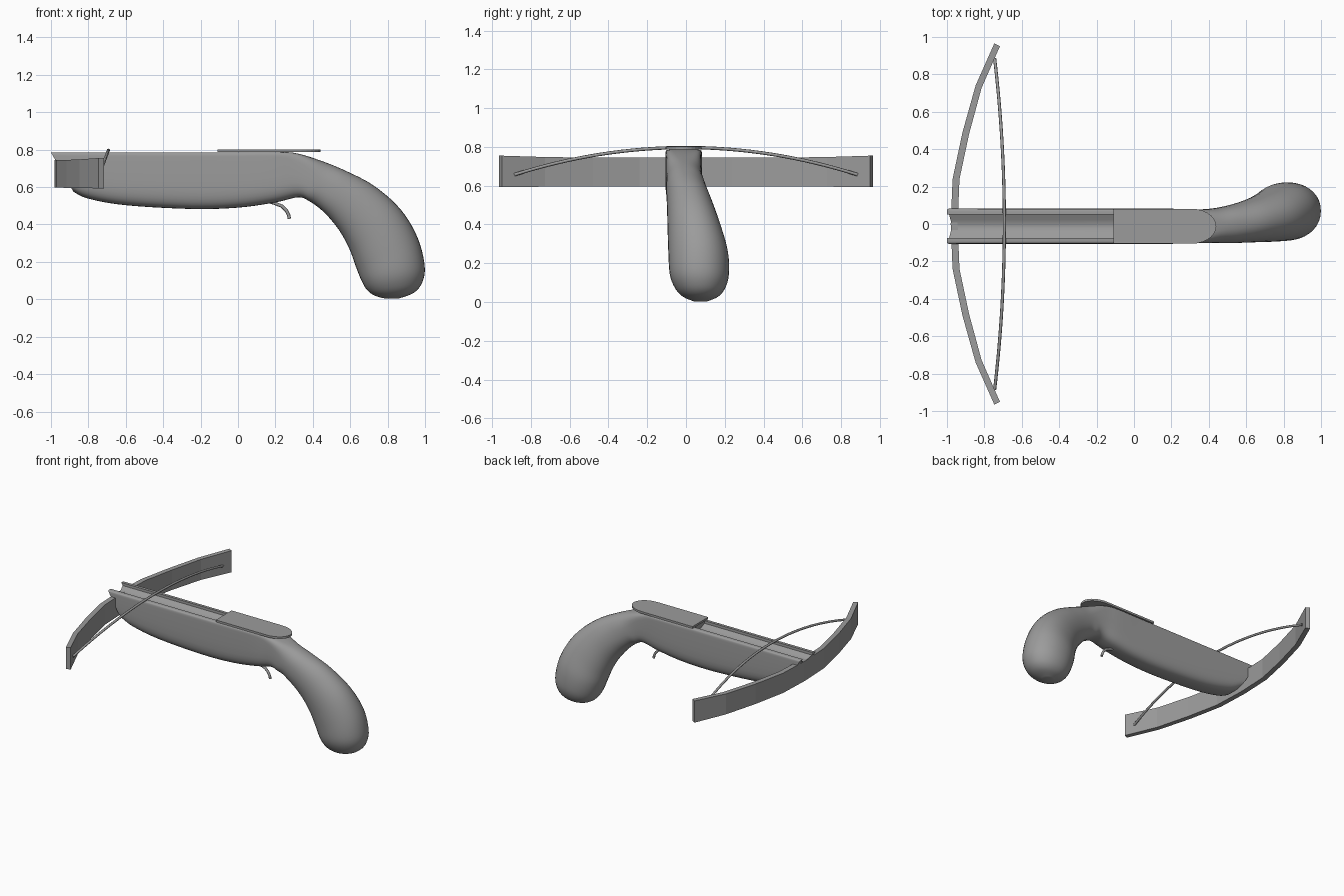
import bpy, bmesh, math
from mathutils import Vector

if "Cube" in bpy.data.objects:
    bpy.data.objects.remove(bpy.data.objects["Cube"])

CY = -0.012  # sideways centre of the tiller

# dark grey finish shared by every part
dark = bpy.data.materials.new("dark_grey")
dark.diffuse_color = (0.33, 0.33, 0.33, 1)
dark.use_nodes = True
dark.node_tree.nodes["Principled BSDF"].inputs["Base Color"].default_value = dark.diffuse_color


def make(name, verts, faces, smooth=None):
    me = bpy.data.meshes.new(name)
    me.from_pydata(verts, [], faces)
    bm = bmesh.new()
    bm.from_mesh(me)
    bmesh.ops.recalc_face_normals(bm, faces=bm.faces)
    bm.to_mesh(me)
    bm.free()
    me.materials.append(dark)
    ob = bpy.data.objects.new(name, me)
    bpy.context.collection.objects.link(ob)
    if smooth:
        shade(ob, smooth)
    return ob


def select(ob):
    bpy.ops.object.select_all(action='DESELECT')
    ob.select_set(True)
    bpy.context.view_layer.objects.active = ob


def shade(ob, deg):
    select(ob)
    bpy.ops.object.shade_smooth_by_angle(angle=math.radians(deg))


def loft(name, rings, smooth=None):
    n = len(rings[0])
    verts = [p for r in rings for p in r]
    faces = [(i * n + j, i * n + (j + 1) % n, (i + 1) * n + (j + 1) % n, (i + 1) * n + j)
             for i in range(len(rings) - 1) for j in range(n)]
    faces += [tuple(range(n)), tuple(range(len(verts) - n, len(verts)))]
    return make(name, verts, faces, smooth)


def catmull(rows, steps):
    rows = [rows[0]] + rows + [rows[-1]]
    out = []
    for a, b, c, d in zip(rows, rows[1:], rows[2:], rows[3:]):
        for k in range(steps):
            t = k / steps
            out.append([0.5 * (2 * q + (r - p) * t + (2 * p - 5 * q + 4 * r - s) * t * t
                               + (3 * q - p - 3 * r + s) * t ** 3)
                        for p, q, r, s in zip(a, b, c, d)])
    return out + [rows[-1]]


def ring(bx, bz, tx, tz, cy, hw, n_top):
    lo, hi = Vector((bx, cy, bz)), Vector((tx, cy, tz))
    mid, up = (lo + hi) / 2, (hi - lo) / 2
    pts = []
    for k in range(36):
        a = 2 * math.pi * k / 36
        c, s = math.cos(a), math.sin(a)
        e = 2 / (n_top if s > 0 else min(n_top, 3.2))
        u = math.copysign(abs(c) ** e, c)
        v = math.copysign(abs(s) ** e, s)
        pts.append(mid + up * v + Vector((0, hw * u, 0)))
    return pts


def tube(name, pts, radius):
    cu = bpy.data.curves.new(name, 'CURVE')
    cu.dimensions = '3D'
    cu.bevel_depth = radius
    cu.bevel_resolution = 2
    cu.use_fill_caps = True
    cu.materials.append(dark)
    sp = cu.splines.new('POLY')
    sp.points.add(len(pts) - 1)
    for p, co in zip(sp.points, pts):
        p.co = (*co, 1)
    ob = bpy.data.objects.new(name, cu)
    bpy.context.collection.objects.link(ob)
    select(ob)
    bpy.ops.object.convert(target='MESH')
    shade(bpy.context.object, 50)
    return bpy.context.object


# stock: tiller flowing into the grip (bottom x z, top x z, centre y, half width, squareness)
body = [[bx, bz, tx, 0.785, CY, 0.094, 18] for bx, bz, tx in (
    (-0.88, 0.575, -1.0), (-0.80, 0.538, -0.87), (-0.60, 0.503, -0.62),
    (-0.25, 0.483, -0.25), (0.0, 0.49, 0.0), (0.2, 0.518, 0.18))]
grip = [
    [0.32, 0.545, 0.30, 0.783, -0.012, 0.09, 8],
    [0.38, 0.525, 0.44, 0.742, -0.01, 0.092, 3],
    [0.46, 0.465, 0.58, 0.685, 0.0, 0.102, 2.3],
    [0.54, 0.37, 0.73, 0.605, 0.02, 0.118, 2.1],
    [0.595, 0.27, 0.87, 0.48, 0.043, 0.138, 2.1],
    [0.63, 0.175, 0.96, 0.33, 0.063, 0.154, 2.1],
    [0.66, 0.10, 0.998, 0.18, 0.069, 0.152, 2.1],
    [0.69, 0.05, 0.985, 0.09, 0.073, 0.128, 2.1],
    [0.73, 0.02, 0.94, 0.035, 0.075, 0.09, 2.1],
    [0.79, 0.003, 0.86, 0.004, 0.075, 0.035, 2.1]]
stock = loft("stock", [ring(*r) for r in catmull(body + grip, 5)])

# bolt channel cut between the two rails
profile = [(-0.062, 0.84), (-0.062, 0.765), (-0.035, 0.752), (-0.012, 0.742),
           (0.012, 0.742), (0.035, 0.752), (0.062, 0.765), (0.062, 0.84)]
cutter = loft("channel_cutter", [[(x, CY + y, z) for y, z in profile] for x in (-1.1, -0.1)])
mod = stock.modifiers.new("channel", 'BOOLEAN')
mod.operation = 'DIFFERENCE'
mod.solver = 'EXACT'
mod.object = cutter
select(stock)
bpy.ops.object.modifier_apply(modifier=mod.name)
bpy.data.objects.remove(cutter)
shade(stock, 35)

# cover plate with rounded rear
outline = [(-0.11, -0.093), *[(0.31 + 0.13 * math.cos(a), 0.093 * math.sin(a))
           for a in [math.pi * (k / 14 - 0.5) for k in range(15)]], (-0.11, 0.093)]
loft("cover_plate", [[(x, CY + y, z) for x, y in outline] for z in (0.787, 0.802)])

# bow limbs: front edge and rear edge per station, mirrored across y
half = [(0.24, -0.97, -0.933, 0.24, 0.597, 0.745), (0.49, -0.917, -0.882, 0.48, 0.596, 0.745),
        (0.74, -0.847, -0.815, 0.727, 0.595, 0.748), (0.965, -0.747, -0.717, 0.95, 0.593, 0.755)]
stations = [(-a, f, r, -b, lo, hi) for a, f, r, b, lo, hi in reversed(half)]
stations += [(0, -0.98, -0.943, 0, 0.597, 0.745)] + half
loft("bow", [[(f, a, lo), (r, b, lo), (r, b, hi), (f, a, hi)] for a, f, r, b, lo, hi in stations])

# bow string arching over the rails
ts = [k / 16 for k in range(-16, 17)]
tube("bow_string", [(-0.693 - 0.052 * t * t, 0.885 * t, 0.797 - 0.14 * t * t) for t in ts], 0.0085)

# trigger
path = [(0.16, 0.525), (0.20, 0.512), (0.235, 0.498), (0.258, 0.475), (0.271, 0.45), (0.275, 0.43)]
tube("trigger", [(x, CY, z) for x, z in path], 0.009)
